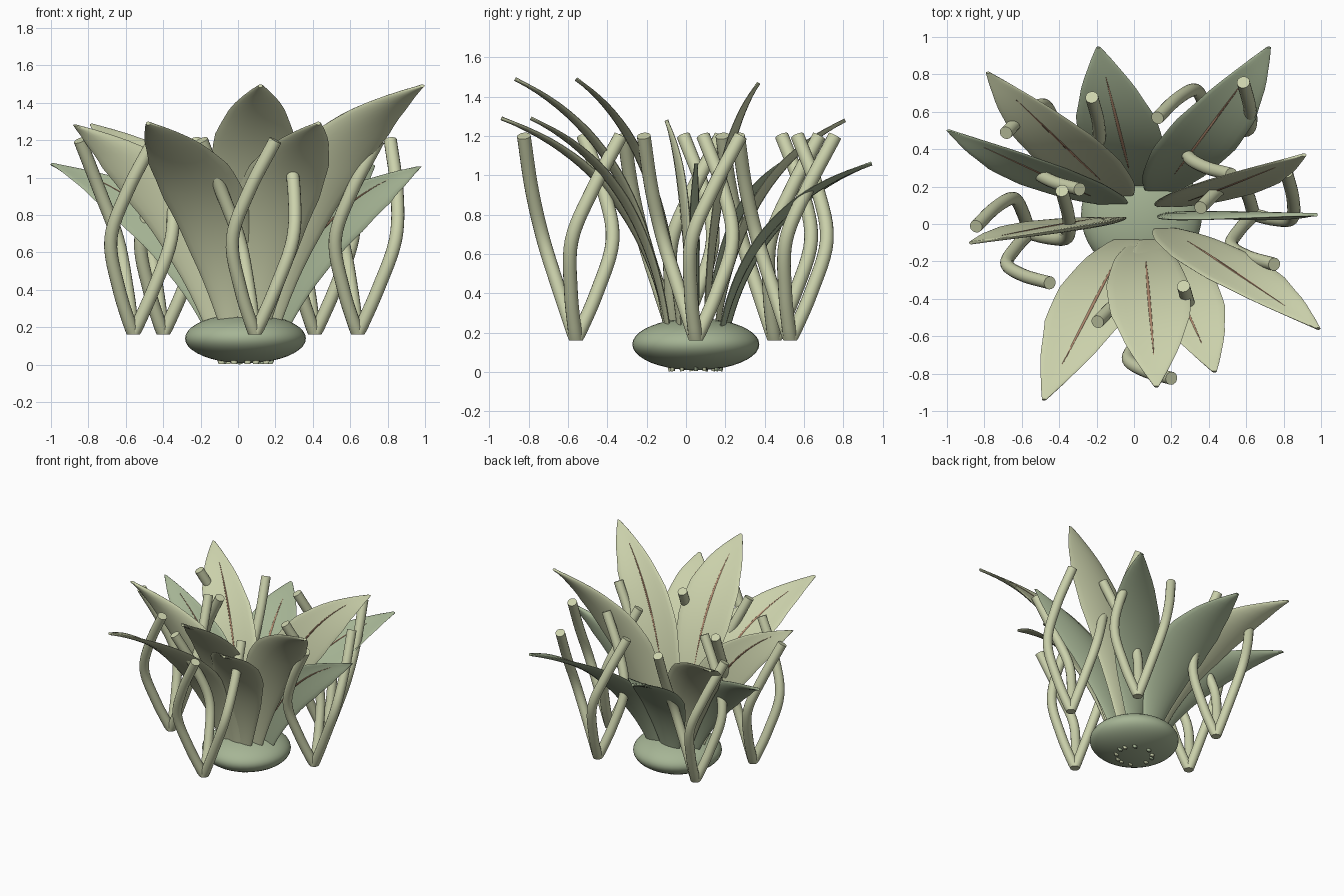
import bpy, bmesh, math
from mathutils import Vector, Matrix

if "Cube" in bpy.data.objects:
    bpy.data.objects.remove(bpy.data.objects["Cube"])

CX, CY = 0.04, 0.05          # plant axis


def material(name, rgb):
    m = bpy.data.materials.new(name)
    m.diffuse_color = (*rgb, 1)
    m.use_nodes = True
    m.node_tree.nodes["Principled BSDF"].inputs["Base Color"].default_value = m.diffuse_color
    return m


PALE = material("pale_green", (0.60, 0.64, 0.41))
SAGE = material("sage_green", (0.38, 0.46, 0.30))
BROWN = material("vein_brown", (0.42, 0.24, 0.15))


def loft(name, rings, mat):
    """Skin a list of closed point rings and cap both ends."""
    bm = bmesh.new()
    rows = [[bm.verts.new(p) for p in ring] for ring in rings]
    n = len(rows[0])
    for a, b in zip(rows, rows[1:]):
        for i in range(n):
            j = (i + 1) % n
            bm.faces.new((a[i], a[j], b[j], b[i]))
    bm.faces.new(rows[0][::-1])
    bm.faces.new(rows[-1])
    bmesh.ops.recalc_face_normals(bm, faces=bm.faces)
    me = bpy.data.meshes.new(name)
    bm.to_mesh(me)
    bm.free()
    ob = bpy.data.objects.new(name, me)
    bpy.context.collection.objects.link(ob)
    me.materials.append(mat)
    finish(ob)
    return ob


def finish(ob):
    bpy.ops.object.select_all(action='DESELECT')
    ob.select_set(True)
    bpy.context.view_layer.objects.active = ob
    bpy.ops.object.shade_smooth_by_angle(angle=math.radians(50))


def catmull(pts, steps):
    """Smooth path through the given points."""
    p = [2 * pts[0] - pts[1]] + pts + [2 * pts[-1] - pts[-2]]
    out = []
    for i in range(1, len(p) - 2):
        a, b, c, d = p[i - 1:i + 3]
        for k in range(steps):
            t = k / steps
            out.append(0.5 * (2 * b + (c - a) * t + (2 * a - 5 * b + 4 * c - d) * t * t
                              + (3 * b - a - 3 * c + d) * t ** 3))
    return out + [pts[-1].copy()]


# Half width of a leaf along its length
WIDTH = [(0, .015), (.15, .085), (.35, .17), (.55, .225), (.7, .215),
         (.85, .14), (.95, .06), (1, .012)]


def half_width(t):
    for (a, wa), (b, wb) in zip(WIDTH, WIDTH[1:]):
        if t <= b:
            return wa + (wb - wa) * (t - a) / (b - a)
    return WIDTH[-1][1]


def leaf(name, tip, mat):
    tip = Vector(tip)
    out = Vector((tip.x - CX, tip.y - CY, 0)).normalized()
    start = Vector((CX, CY, 0.003)) + out * 0.13
    ctrl = start + out * 0.08 + Vector((0, 0, tip.z * 0.76))
    side = Vector((1, 0, 0))             # every blade is widened along x
    flip = -1 if tip.y < CY - 0.02 else 1

    def frame(t):
        c = (1 - t) ** 2 * start + 2 * t * (1 - t) * ctrl + t * t * tip
        tan = (1 - t) * (ctrl - start) + t * (tip - ctrl)
        nor = side.cross(tan)
        return c, nor.normalized() * flip

    def thick(t):
        return 0.010 + 0.010 * math.sin(math.pi * min(1, t * 1.05))

    rings = []
    for k in range(25):
        t = k / 24
        c, nor = frame(t)
        w = half_width(t)
        ring = []
        for i in range(20):
            a = 2 * math.pi * i / 20
            u = math.cos(a)
            bend = 0.12 * w * u * u      # edges cup inwards
            ring.append(c + side * (w * u) + nor * (thick(t) * math.sin(a) + bend))
        rings.append(ring)
    loft(name, rings, mat)

    # thin raised vein on the inner face
    rings = []
    for k in range(15):
        t = 0.36 + 0.52 * k / 14
        c, nor = frame(t)
        r = 0.002 + 0.006 * math.sin(math.pi * k / 14)
        c = c + nor * thick(t)
        rings.append([c + side * (r * math.cos(a)) + nor * (0.6 * r * math.sin(a))
                      for a in (math.pi * i / 3 for i in range(6))])
    loft(name + "_vein", rings, BROWN)


def tube(name, pts, r, mat):
    path = catmull(pts, 6)
    rings = []
    for i, c in enumerate(path):
        tan = (path[min(i + 1, len(path) - 1)] - path[max(i - 1, 0)]).normalized()
        u = Vector((0, 1, 0)).cross(tan).normalized()
        v = tan.cross(u)
        if i == 0:                       # level cut at the foot
            u, v = Vector((1, 0, 0)), Vector((0, 1, 0))
        rings.append([c + r * (math.cos(a) * u + math.sin(a) * v)
                      for a in (2 * math.pi * k / 16 for k in range(16))])
    loft(name, rings, mat)


# Rounded base
bpy.ops.mesh.primitive_uv_sphere_add(segments=40, ring_count=20, location=(CX, CY, 0.14))
base = bpy.context.object
base.name = "base"
base.scale = (0.323, 0.323, 0.132)
base.data.materials.append(SAGE)
finish(base)

# Leaves in three tiers
inner = [(.985, -.56, 1.49), (.12, -.87, 1.49), (.91, .37, 1.47)]
middle = [(-.48, -.94, 1.29), (.43, -.79, 1.29), (-.87, -.1, 1.28), (-.78, .81, 1.28)]
outer = [(.97, .05, 1.06), (-.99, .5, 1.07), (.72, .945, 1.06), (-.19, .945, 1.06)]
for tier, tips, mat in (("inner", inner, PALE), ("middle", middle, PALE), ("outer", outer, SAGE)):
    for n, tip in enumerate(tips):
        leaf(f"{tier}_leaf_{n + 1}", tip, mat)

# Clusters of three curling tendrils, each cluster sharing one foot
stem = [(0, 0, .16), (-.075, -.08, .4), (-.12, -.165, .67), (-.03, -.225, .93), (.11, -.265, 1.2)]
feet = [(.09, -.56), (.64, .05), (.41, .53), (-.40, .45), (-.56, -.05)]
for n, (fx, fy) in enumerate(feet):
    for k in range(3):
        rot = Matrix.Rotation(k * math.tau / 3, 3, 'Z')
        pts = [rot @ Vector(p) + Vector((fx, fy, 0)) for p in stem]
        tube(f"tendril_{n + 1}_{k + 1}", pts, 0.035, PALE)
